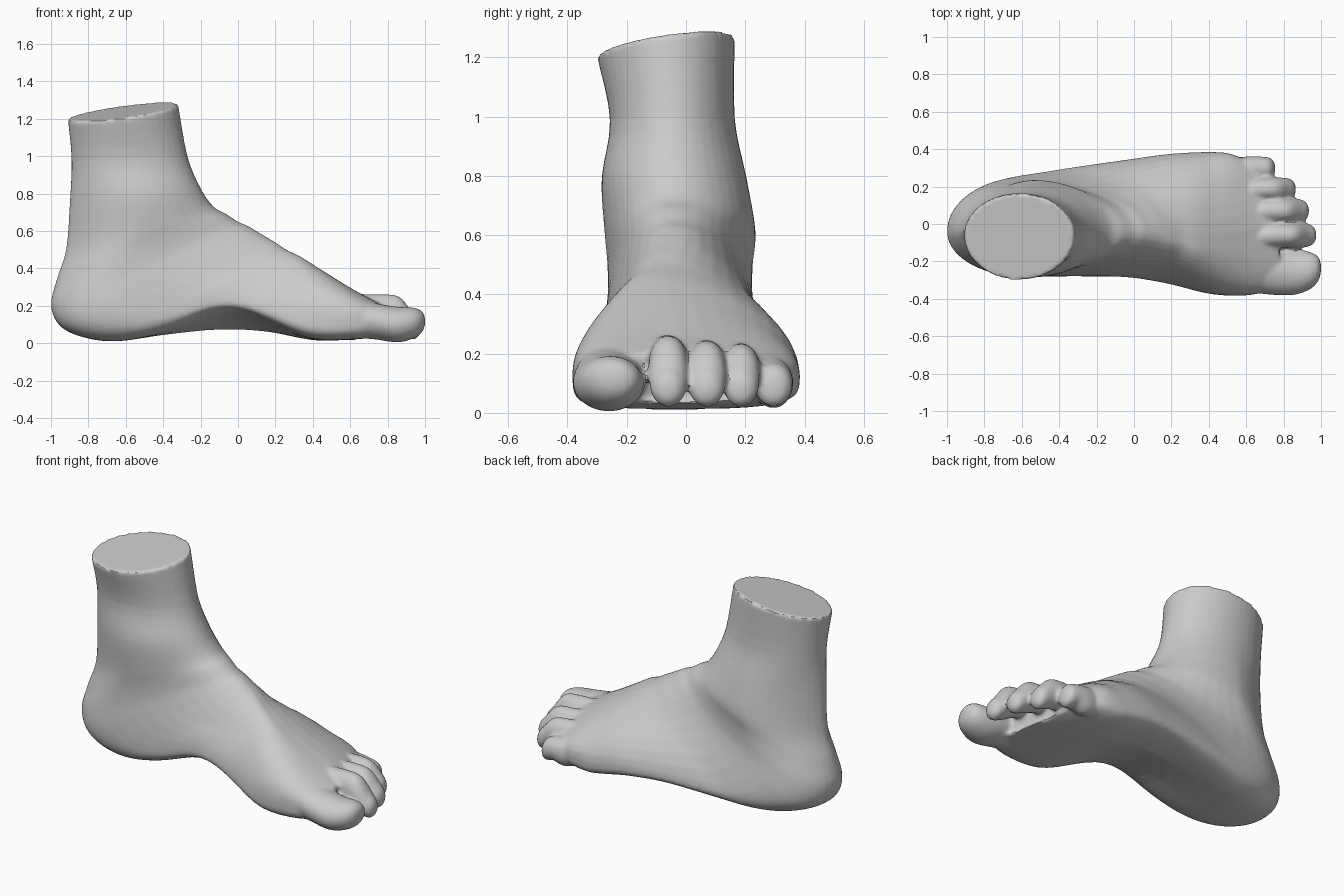
import bpy, bmesh, math

if "Cube" in bpy.data.objects:
    bpy.data.objects.remove(bpy.data.objects["Cube"])

SEG = 40


def spline(rows, steps):
    """Catmull-Rom interpolation of rows of section parameters."""
    out = []
    for i in range(len(rows) - 1):
        p0, p1 = rows[max(i - 1, 0)], rows[i]
        p2, p3 = rows[i + 1], rows[min(i + 2, len(rows) - 1)]
        for k in range(steps):
            t = k / steps
            out.append([0.5 * (2 * b + (c - a) * t + (2 * a - 5 * b + 4 * c - d) * t * t
                               + (3 * b - a - 3 * c + d) * t ** 3)
                        for a, b, c, d in zip(p0, p1, p2, p3)])
    return out + [list(rows[-1])]


def loft(name, rings):
    bm = bmesh.new()
    loops = [[bm.verts.new(p) for p in ring] for ring in rings]
    for a, b in zip(loops, loops[1:]):
        for i in range(SEG):
            j = (i + 1) % SEG
            bm.faces.new((a[i], a[j], b[j], b[i]))
    bm.faces.new(loops[0])
    bm.faces.new(loops[-1])
    bmesh.ops.recalc_face_normals(bm, faces=bm.faces)
    mesh = bpy.data.meshes.new(name)
    bm.to_mesh(mesh)
    bm.free()
    obj = bpy.data.objects.new(name, mesh)
    bpy.context.collection.objects.link(obj)
    return obj


def power(v, e):
    return math.copysign(abs(v) ** e, v)


def foot_ring(row):
    ax, az, bx, bz, ymin, ymax, ridge, wide, e_top, e_low = row
    pts = []
    for i in range(SEG):
        ang = 2 * math.pi * i / SEG
        c, s = math.cos(ang), math.sin(ang)
        e = e_top if s > 0 else e_low
        y = ridge + (ymax - ridge if c > 0 else ridge - ymin) * power(c, e)
        t = wide - (wide if s > 0 else 1 - wide) * power(s, e)
        x, z = ax + (bx - ax) * t, az + (bz - az) * t
        # slanted toe line, raised inner arch, tilted ankle rim
        x -= 0.4 * max(0, y) * min(1, max(0, (x - 0.35) / 0.4))
        if z < 0.4:
            z += (0.13 * math.exp(-((x + 0.05) / 0.27) ** 2)
                  * min(1, max(0, 0.35 - y * 2.6)) * (1 - z / 0.4))
        z += 0.14 * (y + 0.05) * min(1, max(0, (z - 1.0) / 0.2))
        pts.append((x, y, z))
    return pts


# Leg and foot: sections fan from the shin round the heel to the ball
# front/top x z, back/bottom x z, inner y, outer y, ridge y, widest at, roundness
sections = [
    (-.32, 1.28, -.91, 1.20, -.30, .165, -.06, .50, 1.0, 1.0),
    (-.27, 1.00, -.89, .98, -.257, .165, -.05, .50, 1.0, 1.0),
    (-.20, .83, -.90, .75, -.285, .205, -.05, .50, 1.0, 1.2),
    (-.13, .73, -.92, .50, -.275, .235, -.04, .52, 1.0, 1.25),
    (-.06, .69, -.97, .34, -.265, .225, -.04, .55, 1.0, 1.1),
    (.00, .65, -1.0, .20, -.265, .225, -.04, .60, 1.0, .95),
    (.05, .63, -.95, .09, -.275, .24, -.04, .66, 1.0, .85),
    (.10, .60, -.82, .03, -.28, .26, -.05, .70, 1.0, .75),
    (.15, .57, -.65, .01, -.28, .28, -.06, .72, 1.0, .7),
    (.20, .54, -.40, .04, -.28, .31, -.08, .75, 1.05, .6),
    (.26, .50, -.10, .07, -.285, .345, -.10, .78, 1.05, .55),
    (.34, .46, .15, .06, -.32, .375, -.13, .76, 1.05, .5),
    (.45, .39, .40, .015, -.375, .385, -.14, .70, 1.0, .5),
    (.62, .285, .62, .02, -.38, .375, -.13, .58, .85, .5),
    (.78, .20, .76, .035, -.34, .32, -.10, .50, .75, .6),
]
foot = loft("foot", [foot_ring(r) for r in spline(sections, 4)])


def toe(name, rows):
    """Rows: x, y, z, half width, half height."""
    rings = []
    for x, y, z, w, h in spline(rows, 4):
        rings.append([(x, y + w * math.cos(2 * math.pi * i / SEG),
                       z + h * math.sin(2 * math.pi * i / SEG)) for i in range(SEG)])
    return loft(name, rings)


# Big toe
toes = [toe("big_toe", [
    (.55, -.235, .15, .12, .12), (.72, -.255, .12, .122, .098),
    (.85, -.26, .10, .12, .095), (.94, -.25, .108, .10, .082),
    (.985, -.24, .115, .065, .055), (1.0, -.235, .118, .02, .02)])]

# Small toes: tip x, y, knuckle height, half width, length
for n, (tx, y, top, w, ln) in enumerate([
        (.975, -.06, .262, .066, .34), (.935, .07, .245, .066, .32),
        (.865, .185, .235, .064, .30), (.755, .295, .185, .066, .26)]):
    toes.append(toe("small_toe_%d" % (n + 1), [
        (tx - ln, y - .01, top - .07, w * .9, .07),
        (tx - ln * .58, y, top - .085, w, .085),
        (tx - ln * .32, y, top * .56, w, top * .38),
        (tx - ln * .12, y, .09, w * .92, .07),
        (tx - ln * .03, y, .082, w * .6, .045),
        (tx, y, .08, w * .2, .015)]))

# Fuse the toes into the foot
bpy.ops.object.select_all(action='DESELECT')
for o in toes + [foot]:
    o.select_set(True)
bpy.context.view_layer.objects.active = foot
bpy.ops.object.join()
fuse = foot.modifiers.new("fuse", 'REMESH')
fuse.mode = 'VOXEL'
fuse.voxel_size = 0.011
soft = foot.modifiers.new("soften", 'SMOOTH')
soft.factor = 0.5
soft.iterations = 5
for m in ("fuse", "soften"):
    bpy.ops.object.modifier_apply(modifier=m)
bpy.ops.object.shade_smooth_by_angle(angle=math.radians(40))
